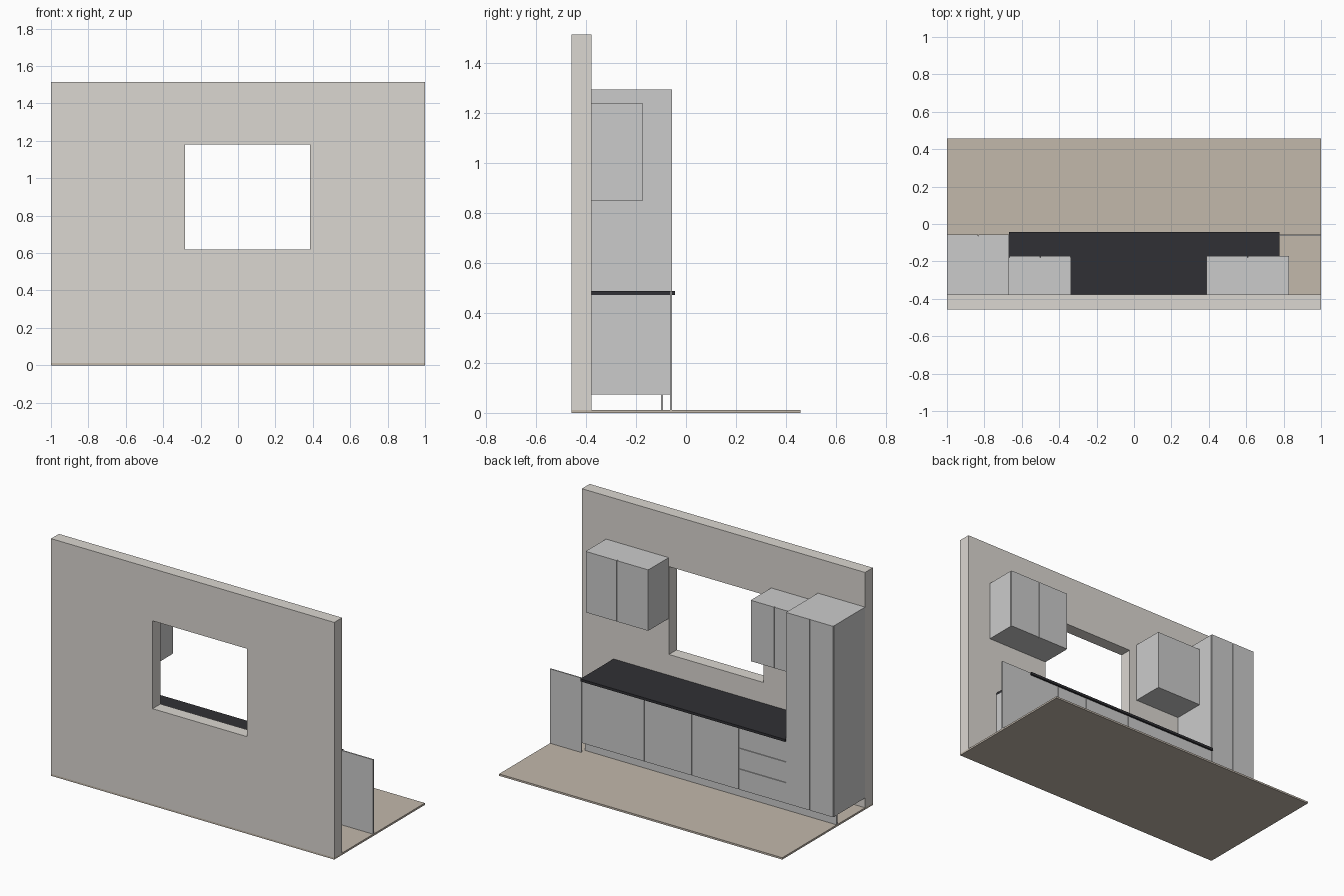
import bpy

if "Cube" in bpy.data.objects:
    bpy.data.objects.remove(bpy.data.objects["Cube"])


def material(name, rgb):
    m = bpy.data.materials.new(name)
    m.diffuse_color = (*rgb, 1)
    m.use_nodes = True
    m.node_tree.nodes["Principled BSDF"].inputs["Base Color"].default_value = m.diffuse_color
    return m


WALL = material("plaster", (0.71, 0.68, 0.64))
FLOOR = material("floor_brown", (0.54, 0.48, 0.41))
BLACK = material("worktop_black", (0.03, 0.03, 0.035))
CARCASS = material("carcass_white", (0.83, 0.84, 0.81))
FRONT = material("front_grey", (0.8, 0.8, 0.8))

BACK = -0.378      # inner wall face
GAP = 0.0015       # half the gap between neighbouring fronts
THICK = 0.008      # front panel thickness
BASE_Y, UPPER_Y = -0.056, -0.172   # outer face of the fronts
BOTTOM, TOP = 0.074, 0.471         # base unit height range


def box(name, x, y, z, mat=None):
    """Axis-aligned box from (min, max) pairs."""
    bpy.ops.mesh.primitive_cube_add(size=1, location=[(a + b) / 2 for a, b in (x, y, z)])
    ob = bpy.context.object
    ob.name = name
    ob.scale = [b - a for a, b in (x, y, z)]
    bpy.ops.object.transform_apply(location=False, rotation=False, scale=True)
    if mat:
        ob.data.materials.append(mat)
    return ob


def unit(name, x0, x1, z0, z1, face, doors=1, drawers=1):
    """Cabinet carcass with a grid of door or drawer fronts."""
    box(name + "_carcass", (x0, x1), (BACK, face - THICK), (z0, z1), CARCASS)
    w, h = (x1 - x0) / doors, (z1 - z0) / drawers
    kind = "_drawer_front" if drawers > 1 else "_door"
    for i in range(doors):
        for j in range(drawers):
            low = z0 + j * h + (GAP if j > 0 else 0)
            high = z0 + (j + 1) * h - (GAP if j < drawers - 1 else 0)
            box(name + kind, (x0 + i * w + GAP, x0 + (i + 1) * w - GAP),
                (face - THICK, face), (low, high), FRONT)


# Floor slab
box("floor", (-1, 1), (-0.457, 0.457), (0, 0.012), FLOOR)

# Wall with window opening
wall = box("wall", (-1, 1), (-0.457, BACK), (0.012, 1.514), WALL)
cutter = box("window_cutter", (-0.283, 0.385), (-0.6, -0.2), (0.62, 1.181))
mod = wall.modifiers.new("window", 'BOOLEAN')
mod.operation = 'DIFFERENCE'
mod.solver = 'EXACT'
mod.object = cutter
bpy.context.view_layer.objects.active = wall
bpy.ops.object.modifier_apply(modifier="window")
bpy.data.objects.remove(cutter)

# Tall cabinet
unit("tall_cabinet", -1, -0.667, BOTTOM, 1.293, BASE_Y, doors=2)

# Base cabinets, the first one with drawers
edges = [-0.667, -0.333, 0, 0.333, 0.555, 0.777]
for i, (a, b) in enumerate(zip(edges, edges[1:])):
    unit("base_cabinet", a, b, BOTTOM, TOP, BASE_Y, drawers=3 if i == 0 else 1)

# Wall cabinets either side of the window
unit("upper_cabinet_left", -0.667, -0.337, 0.849, 1.238, UPPER_Y, doors=2)
unit("upper_cabinet_right", 0.387, 0.83, 0.849, 1.238, UPPER_Y, doors=2)

# Worktop, plinth and free-standing appliance panel
box("worktop", (-0.667, 0.777), (BACK, -0.044), (TOP, 0.487), BLACK)
box("plinth", (-1, 0.777), (-0.1, -0.092), (0.012, BOTTOM), CARCASS)
box("appliance_panel", (0.777 + GAP, 1), (BASE_Y - THICK, BASE_Y), (0.012, 0.487), FRONT)
